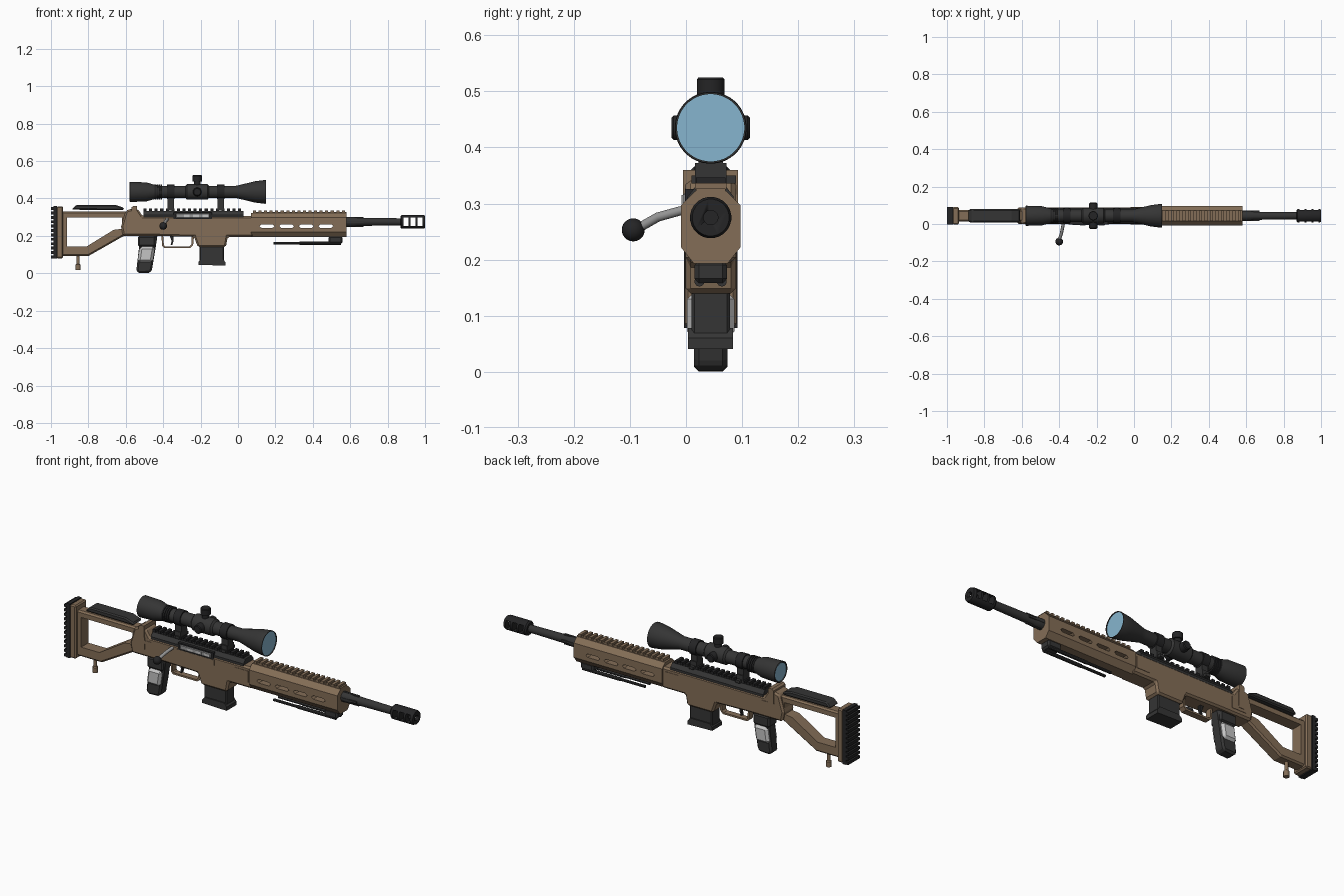
import bpy, bmesh, math
from mathutils import Vector, Matrix

if "Cube" in bpy.data.objects:
    bpy.data.objects.remove(bpy.data.objects["Cube"])

C = 0.044          # centre plane of the rifle across y
BORE, SIGHT = 0.275, 0.435   # heights of barrel and scope axes


def material(name, r, g, b):
    m = bpy.data.materials.new(name)
    m.use_nodes = True
    m.diffuse_color = (r, g, b, 1)
    m.node_tree.nodes["Principled BSDF"].inputs["Base Color"].default_value = (r, g, b, 1)
    return m


TAN = material("tan", 0.23, 0.155, 0.095)
DARK = material("charcoal", 0.035, 0.035, 0.035)
BLACK = material("black", 0.018, 0.018, 0.019)
PALE = material("pale grey", 0.55, 0.55, 0.55)
STEEL = material("steel", 0.3, 0.3, 0.3)
GLASS = material("blue glass", 0.24, 0.46, 0.62)


def finish(name, bm, mat, bevel=0, smooth=False):
    bmesh.ops.recalc_face_normals(bm, faces=bm.faces)
    mesh = bpy.data.meshes.new(name)
    bm.to_mesh(mesh)
    bm.free()
    ob = bpy.data.objects.new(name, mesh)
    bpy.context.collection.objects.link(ob)
    mesh.materials.append(mat)
    bpy.context.view_layer.objects.active = ob
    bpy.ops.object.select_all(action="DESELECT")
    ob.select_set(True)
    if bevel:
        mod = ob.modifiers.new("bevel", "BEVEL")
        mod.width, mod.segments, mod.limit_method = bevel, 1, "ANGLE"
        bpy.ops.object.modifier_apply(modifier=mod.name)
    if smooth:
        bpy.ops.object.shade_smooth_by_angle(angle=math.radians(35))
    return ob


def boxes(name, spans, mat, bevel=0):
    """Each span is x0, x1, y0, y1, z0, z1 with y relative to the centre plane."""
    bm = bmesh.new()
    for x0, x1, y0, y1, z0, z1 in spans:
        mid = Vector(((x0 + x1) / 2, C + (y0 + y1) / 2, (z0 + z1) / 2))
        size = Matrix.Diagonal((x1 - x0, y1 - y0, z1 - z0, 1))
        bmesh.ops.create_cube(bm, size=1, matrix=Matrix.Translation(mid) @ size)
    return finish(name, bm, mat, bevel)


def prism(name, pts, half, mat, bevel=0, axis="y", start=0, end=0):
    """Extrude an x-z outline across y, or a y-z outline along x."""
    bm = bmesh.new()
    if axis == "y":
        vs = [bm.verts.new((x, C - half, z)) for x, z in pts]
        move = (0, 2 * half, 0)
    else:
        vs = [bm.verts.new((start, C + y, z)) for y, z in pts]
        move = (end - start, 0, 0)
    out = bmesh.ops.extrude_face_region(bm, geom=[bm.faces.new(vs)])
    new = [g for g in out["geom"] if isinstance(g, bmesh.types.BMVert)]
    bmesh.ops.translate(bm, vec=move, verts=new)
    bm.faces.new(vs) if not any(set(f.verts) == set(vs) for f in bm.faces) else None
    return finish(name, bm, mat, bevel)


def lathe(name, prof, mat, origin, axis="X", sides=32):
    """Turn (distance, radius) pairs about an axis through the origin."""
    bm = bmesh.new()
    rings = []
    for d, r in prof:
        ring = []
        for i in range(sides):
            a = math.tau * (i + 0.5) / sides
            u, v = r * math.cos(a), r * math.sin(a)
            p = {"X": (d, u, v), "Y": (u, d, v), "Z": (u, v, d)}[axis]
            ring.append(bm.verts.new(Vector(origin) + Vector(p)))
        rings.append(ring)
    for a, b in zip(rings, rings[1:]):
        for i in range(sides):
            j = (i + 1) % sides
            bm.faces.new((a[i], a[j], b[j], b[i]))
    bm.faces.new(rings[0])
    bm.faces.new(rings[-1])
    return finish(name, bm, mat, smooth=True)


def cut(ob, cutter):
    mod = ob.modifiers.new("cut", "BOOLEAN")
    mod.operation, mod.object, mod.solver = "DIFFERENCE", cutter, "EXACT"
    bpy.context.view_layer.objects.active = ob
    bpy.ops.object.modifier_apply(modifier=mod.name)
    bpy.data.objects.remove(cutter)


def teeth(name, x0, x1, n, half, z0, z1, mat):
    p = (x1 - x0) / n
    boxes(name, [(x0 + i * p, x0 + (i + 0.55) * p, -half, half, z0, z1) for i in range(n)], mat)


# Skeleton stock with its opening, butt plate and ribbed pad
stock = prism("stock", [(-0.95, 0.33), (-0.57, 0.33), (-0.57, 0.2), (-0.61, 0.2),
                        (-0.8, 0.092), (-0.95, 0.092)], 0.03, TAN, 0.008)
cut(stock, prism("stock_cutter", [(-0.915, 0.298), (-0.62, 0.298), (-0.62, 0.238),
                                  (-0.665, 0.232), (-0.81, 0.143), (-0.915, 0.143)], 0.1, TAN))
boxes("butt_plate", [(-0.97, -0.935, -0.046, 0.046, 0.08, 0.358)], TAN, 0.006)
boxes("butt_pad", [(-0.987, -0.968, -0.048, 0.048, 0.078, 0.36)], BLACK)
boxes("butt_pad_ribs", [(-1.0, -0.98, -0.048, 0.048, 0.08 + i * 0.0235, 0.095 + i * 0.0235)
                        for i in range(12)], BLACK)
prism("cheek_rest", [(-0.89, 0.34), (-0.865, 0.366), (-0.655, 0.366), (-0.61, 0.35),
                     (-0.61, 0.338)], 0.035, DARK, 0.008)
lathe("rear_support", [(0.018, 0.014), (0.046, 0.014), (0.05, 0.009), (0.1, 0.009)],
      TAN, (-0.855, C, 0), "Z", 12)

# Receiver chassis, thumb rest and magazine well
prism("chassis", [(-0.6, 0.335), (-0.575, 0.343), (-0.535, 0.343), (-0.51, 0.305), (0.08, 0.305),
                  (0.08, 0.195), (-0.055, 0.195), (-0.065, 0.14), (-0.215, 0.14),
                  (-0.235, 0.195), (-0.43, 0.2), (-0.615, 0.2), (-0.625, 0.25)], 0.045, TAN, 0.009)
prism("thumb_rest", [(-0.57, 0.24), (-0.57, 0.352), (-0.56, 0.36), (-0.54, 0.36),
                     (-0.535, 0.24)], 0.049, TAN)
boxes("chassis_panels", [(-0.58, -0.5, -0.047, 0.047, 0.225, 0.285),
                         (-0.02, 0.06, -0.047, 0.047, 0.225, 0.285)], TAN)
boxes("port_frame", [(-0.35, -0.135, -0.047, -0.03, 0.262, 0.29)], TAN)

# Dark upper receiver, port, bolt and top rail
prism("upper_receiver", [(-0.041, 0.29), (-0.041, 0.312), (-0.026, 0.332), (0.026, 0.332),
                         (0.041, 0.312), (0.041, 0.29)], 0, DARK, axis="x", start=-0.505, end=0.03)
teeth("top_rail", -0.505, 0.03, 18, 0.026, 0.328, 0.346, BLACK)
boxes("port", [(-0.345, -0.14, -0.046, -0.02, 0.278, 0.326)], BLACK)
boxes("bolt_body", [(-0.335, -0.15, -0.049, -0.02, 0.292, 0.322)], STEEL, 0.006)
boxes("bolt_recesses", [(x, x + 0.032, -0.052, -0.04, 0.299, 0.315)
                        for x in (-0.29, -0.24, -0.19)], PALE)
path = bpy.data.curves.new("bolt_handle", "CURVE")
path.dimensions, path.bevel_depth, path.bevel_resolution = "3D", 0.0085, 3
path.use_fill_caps = True
line = path.splines.new("POLY")
line.points.add(3)
for p, co in zip(line.points, [(-0.375, 0.02, 0.29), (-0.38, -0.01, 0.287),
                               (-0.388, -0.05, 0.276), (-0.4, -0.085, 0.256)]):
    p.co = (*co, 1)
path.materials.append(STEEL)
bpy.context.collection.objects.link(bpy.data.objects.new("bolt_handle", path))
bm = bmesh.new()
bmesh.ops.create_uvsphere(bm, u_segments=20, v_segments=12, radius=0.0205,
                          matrix=Matrix.Translation((-0.4, -0.094, 0.253)))
finish("bolt_knob", bm, BLACK, smooth=True)

# Pistol grip with pale side panels
prism("pistol_grip", [(-0.53, 0.205), (-0.43, 0.205), (-0.44, 0.14), (-0.46, 0.02),
                      (-0.468, 0.003), (-0.535, 0.0), (-0.543, 0.02), (-0.53, 0.13)],
      0.03, DARK, 0.009)
prism("grip_panels", [(-0.524, 0.142), (-0.445, 0.142), (-0.458, 0.06), (-0.536, 0.06)],
      0.042, PALE, 0.012)
boxes("grip_back_strap", [(-0.534, -0.44, -0.036, 0.036, 0.142, 0.2)], DARK, 0.008)

# Trigger, trigger guard and magazine
outer = [(-0.41, 0.2), (-0.405, 0.145), (-0.395, 0.135), (-0.255, 0.135), (-0.24, 0.15), (-0.235, 0.2)]
inner = [(-0.247, 0.2), (-0.25, 0.152), (-0.26, 0.144), (-0.39, 0.144), (-0.396, 0.15), (-0.4, 0.2)]
prism("trigger_guard", outer + inner, 0.016, TAN)
prism("trigger", [(-0.365, 0.2), (-0.345, 0.2), (-0.345, 0.17), (-0.352, 0.15),
                  (-0.36, 0.152), (-0.355, 0.172)], 0.007, BLACK)
prism("magazine", [(-0.205, 0.16), (-0.075, 0.16), (-0.075, 0.06), (-0.205, 0.06)], 0.034, DARK, 0.005)
prism("magazine_base", [(-0.195, 0.078), (-0.082, 0.078), (-0.068, 0.06), (-0.068, 0.041),
                        (-0.21, 0.045), (-0.21, 0.062)], 0.04, DARK)

# Eight-sided handguard with slots cut through, and its rail
half = [(0.028, 0.322), (0.053, 0.297), (0.053, 0.222), (0.03, 0.193)]
guard = prism("handguard", half + [(-y, z) for y, z in reversed(half)], 0, TAN,
              axis="x", start=0.07, end=0.58)
for x in (0.155, 0.26, 0.365, 0.47):
    cut(guard, prism("slot_cutter", [(x - 0.04, 0.252), (x - 0.03, 0.261), (x + 0.03, 0.261),
                                     (x + 0.04, 0.252), (x + 0.03, 0.243), (x - 0.03, 0.243)], 0.1, TAN))
boxes("handguard_rail_base", [(0.08, 0.58, -0.026, 0.026, 0.315, 0.327)], TAN)
teeth("handguard_rail", 0.08, 0.585, 17, 0.028, 0.325, 0.337, TAN)

# Folded bipod
boxes("bipod_mount", [(0.485, 0.56, -0.029, 0.029, 0.158, 0.198)], DARK, 0.008)
for side, y in (("right", -0.02), ("left", 0.02)):
    lathe("bipod_leg_" + side, [(0.19, 0.007), (0.33, 0.007), (0.33, 0.009), (0.55, 0.009)],
          DARK, (0, C + y, 0.161), sides=10)

# Barrel with fluting ribs, and ported muzzle brake
lathe("barrel", [(0.56, 0.026), (0.62, 0.026), (0.64, 0.022), (0.88, 0.019)], DARK, (0, C, BORE), sides=24)
boxes("barrel_ribs", [(0.57, 0.67, -0.027, 0.027, BORE - 0.005, BORE + 0.005),
                      (0.57, 0.67, -0.005, 0.005, BORE - 0.027, BORE + 0.027)], DARK)
brake = lathe("muzzle_brake", [(0.868, 0.03), (0.875, 0.037), (0.99, 0.037), (1.0, 0.033)],
              BLACK, (0, C, BORE), sides=24)
cut(brake, boxes("port_cutter", [(x, x + 0.026, -0.1, 0.1, BORE - 0.022, BORE + 0.022)
                                 for x in (0.886, 0.923, 0.96)], BLACK))
cut(brake, lathe("bore_cutter", [(0.95, 0.013), (1.1, 0.013)], BLACK, (0, C, BORE), sides=16))

# Scope tube, knurled ring, lenses, turrets and mounts
eye = (0, C, SIGHT)
lathe("scope_tube", [(-0.572, 0.046), (-0.58, 0.05), (-0.578, 0.054), (-0.49, 0.051), (-0.445, 0.038),
                     (-0.42, 0.033), (-0.01, 0.033), (0.02, 0.04), (0.09, 0.057), (0.145, 0.064),
                     (0.15, 0.063), (0.15, 0.06), (0.143, 0.06)], DARK, eye, sides=40)
lathe("front_lens", [(0.142, 0.0602), (0.146, 0.0602)], GLASS, eye, sides=40)
lathe("rear_lens", [(-0.577, 0.046), (-0.571, 0.046)], GLASS, eye, sides=40)
for i in range(4):
    lathe("zoom_ring_%d" % (i + 1), [(-0.447 + i * 0.011, 0.041), (-0.439 + i * 0.011, 0.041)], BLACK, eye)
lathe("turret_housing", [(-0.28, 0.033), (-0.272, 0.042), (-0.164, 0.042), (-0.156, 0.033)], DARK, eye)
hub = (-0.218, C, SIGHT)
lathe("top_turret", [(0.03, 0.018), (0.057, 0.018), (0.057, 0.025), (0.086, 0.025), (0.09, 0.022)],
      BLACK, hub, "Z", 20)
for side, s in (("right", -1), ("left", 1)):
    lathe("side_turret_" + side, [(s * 0.03, 0.024), (s * 0.066, 0.022), (s * 0.07, 0.018)],
          BLACK, hub, "Y", 20)
for name, x in (("rear", -0.36), ("front", -0.092)):
    lathe(name + "_scope_ring", [(x - 0.02, 0.039), (x + 0.02, 0.039)], BLACK, eye)
    boxes(name + "_scope_mount", [(x - 0.018, x + 0.018, -0.028, 0.028, 0.335, 0.372),
                                  (x - 0.018, x + 0.018, -0.022, 0.022, 0.365, 0.41),
                                  (x - 0.012, x + 0.012, -0.034, 0.045, 0.336, 0.35)], DARK)
